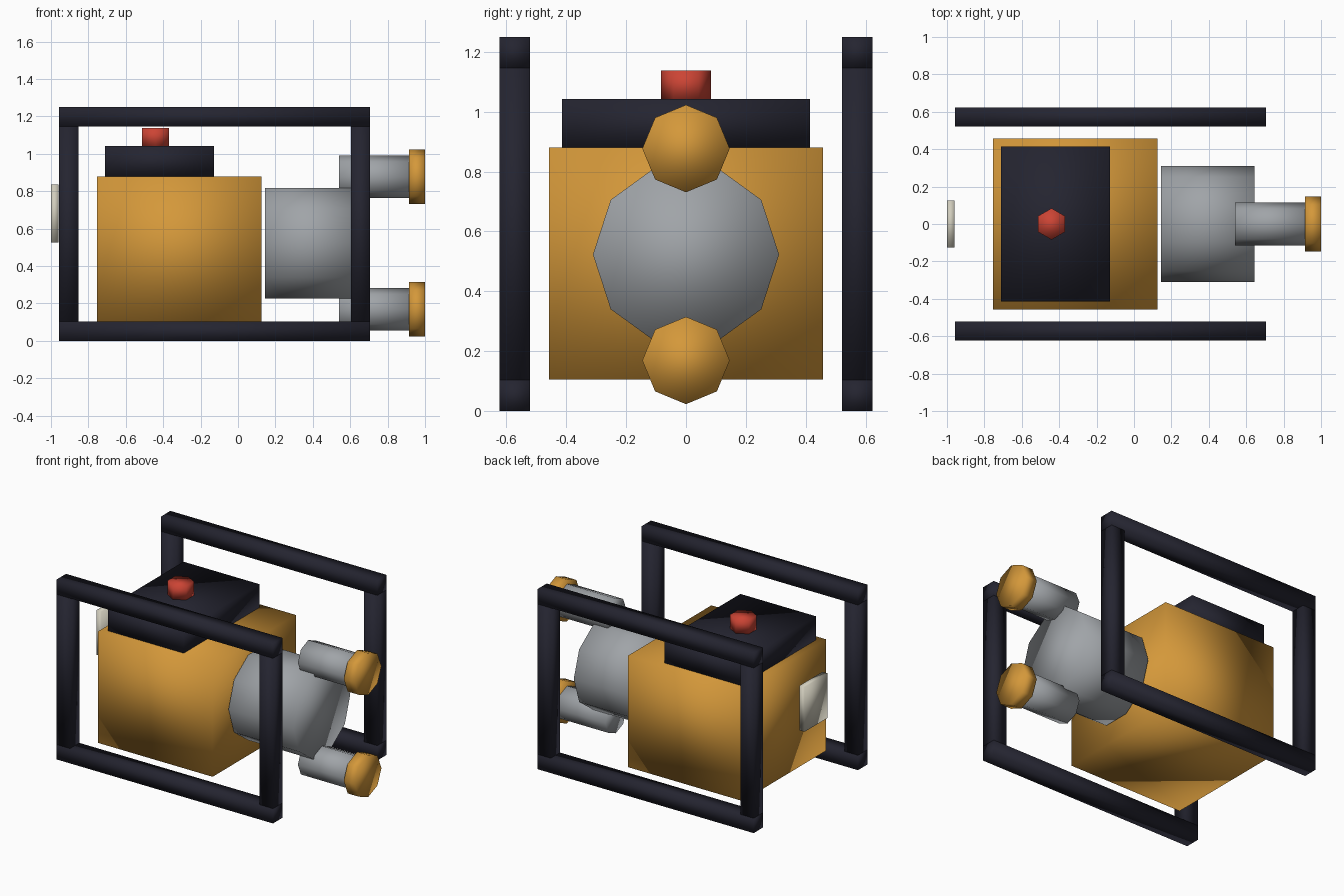
import bpy, math

if "Cube" in bpy.data.objects:
    bpy.data.objects.remove(bpy.data.objects["Cube"])


def material(name, srgb):
    lin = [((c / 255 + 0.055) / 1.055) ** 2.4 for c in srgb]
    m = bpy.data.materials.new(name)
    m.diffuse_color = (*lin, 1)
    m.use_nodes = True
    m.node_tree.nodes["Principled BSDF"].inputs["Base Color"].default_value = m.diffuse_color
    return m


DARK = material("dark frame", (36, 36, 48))
ORANGE = material("orange body", (212, 152, 58))
GREY = material("grey metal", (160, 164, 168))
RED = material("red cap", (204, 68, 52))
CREAM = material("cream plate", (208, 204, 188))


def finish(name, mat):
    ob = bpy.context.object
    ob.name = ob.data.name = name
    ob.data.materials.append(mat)
    bpy.ops.object.transform_apply(location=False, rotation=True, scale=True)
    bpy.ops.object.shade_smooth()  # soft gradients over low-poly shapes
    return ob


def box(name, x, y, z, mat):
    """Box from (min, max) pairs."""
    bpy.ops.mesh.primitive_cube_add(size=1, location=[sum(r) / 2 for r in (x, y, z)])
    bpy.context.object.scale = [r[1] - r[0] for r in (x, y, z)]
    return finish(name, mat)


def cyl_x(name, sides, r, x, z, mat):
    """Low-sided cylinder lying along x, one corner pointing to +y."""
    bpy.ops.mesh.primitive_cylinder_add(vertices=sides, radius=r, depth=x[1] - x[0],
                                        location=(sum(x) / 2, 0, z),
                                        rotation=(0, math.pi / 2, 0))
    return finish(name, mat)


# Engine block, fuel tank and filler cap
box("engine_block", (-0.755, 0.125), (-0.457, 0.457), (0.105, 0.88), ORANGE)
box("fuel_tank", (-0.71, -0.127), (-0.415, 0.415), (0.877, 1.043), DARK)
bpy.ops.mesh.primitive_cylinder_add(vertices=6, radius=0.084, depth=0.097,
                                    location=(-0.441, 0, 1.09))
finish("filler_cap", RED)

# Starter plate at the left end
box("starter_plate", (-1.0, -0.96), (-0.126, 0.126), (0.525, 0.835), CREAM)

# Pump housing with two capped pipes
cyl_x("pump_housing", 10, 0.311, (0.145, 0.645), 0.523, GREY)
for label, z in (("upper", 0.877), ("lower", 0.169)):
    cyl_x(label + "_pipe", 8, 0.114, (0.54, 0.93), z, GREY)
    cyl_x(label + "_pipe_cap", 8, 0.146, (0.915, 1.0), z, ORANGE)

# Rectangular tube frame on each side
X0, X1, T, H = -0.957, 0.706, 0.103, 1.25
for side, y in (("front", (-0.624, -0.521)), ("back", (0.521, 0.624))):
    box(side + "_bottom_rail", (X0, X1), y, (0, T), DARK)
    box(side + "_top_rail", (X0, X1), y, (H - T, H), DARK)
    box(side + "_left_post", (X0, X0 + T), y, (T, H - T), DARK)
    box(side + "_right_post", (X1 - T, X1), y, (T, H - T), DARK)
